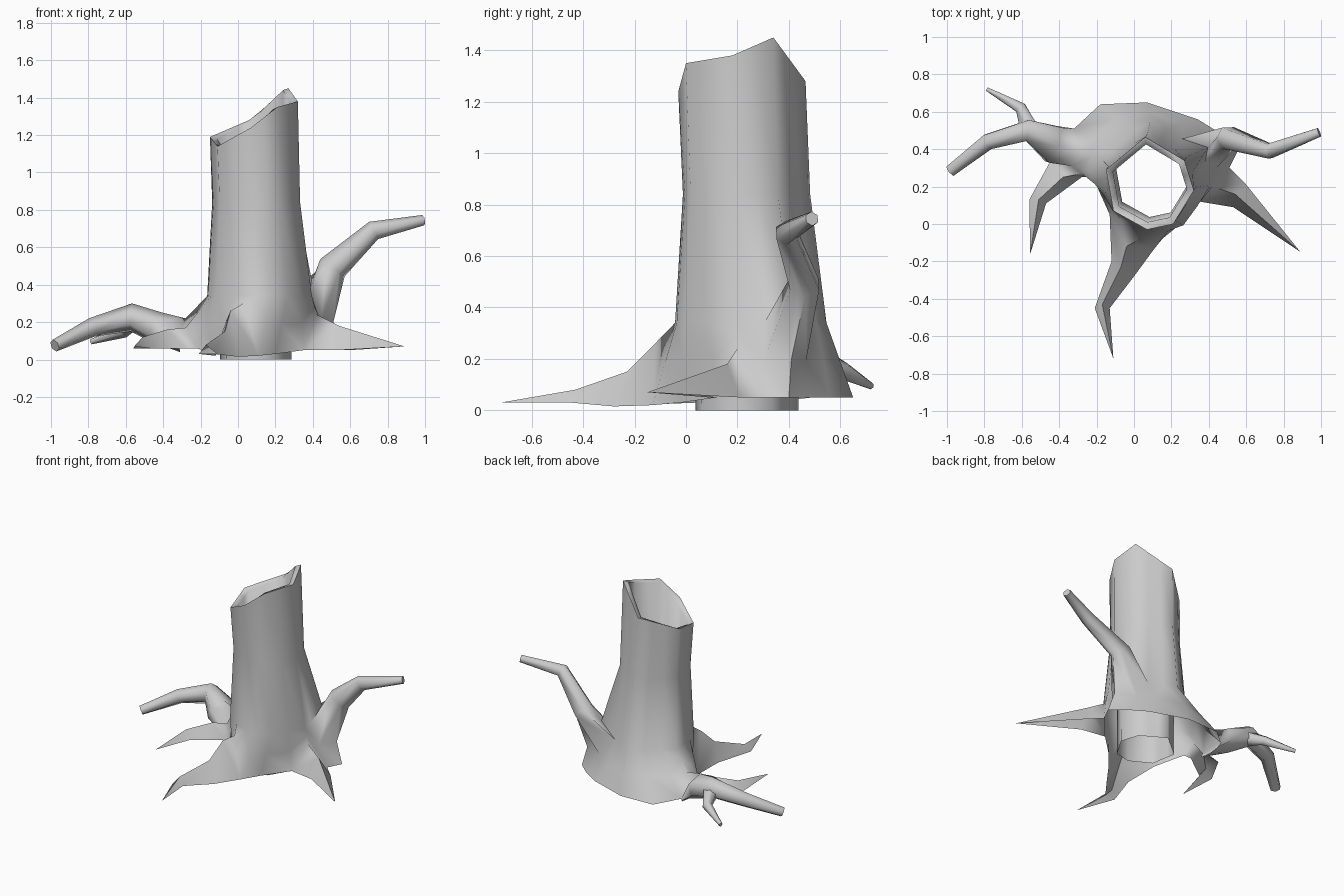
import bpy, bmesh, math
from mathutils import Vector

cube = bpy.data.objects.get("Cube")
if cube:
    bpy.data.objects.remove(cube)

grey = bpy.data.materials.new("plain_grey")
grey.use_nodes = True
COLOUR = (0.6, 0.6, 0.6, 1)
grey.diffuse_color = COLOUR
grey.node_tree.nodes["Principled BSDF"].inputs["Base Color"].default_value = COLOUR


def finish(bm, name):
    mesh = bpy.data.meshes.new(name)
    bm.to_mesh(mesh)
    bm.free()
    mesh.materials.append(grey)
    obj = bpy.data.objects.new(name, mesh)
    bpy.context.collection.objects.link(obj)
    bpy.ops.object.select_all(action='DESELECT')
    obj.select_set(True)
    bpy.context.view_layer.objects.active = obj
    bpy.ops.object.shade_smooth_by_angle(angle=math.radians(75))


def bridge(bm, upper, lower, closed=True, skip=()):
    n = len(upper)
    for j in range(n if closed else n - 1):
        k = (j + 1) % n
        if j not in skip:
            bm.faces.new((upper[j], lower[j], lower[k], upper[k]))


def grow(bm, last, start, path):
    """Six-sided branch from an existing ring through (x, y, z, side radius, up radius)."""
    pts = [Vector(start)] + [Vector(p[:3]) for p in path]
    for i, (*_, wide, high) in enumerate(path, 1):
        t = (pts[i] - pts[i - 1]).normalized()
        if i + 1 < len(pts):
            t = (t + (pts[i + 1] - pts[i]).normalized()).normalized()
        side = t.cross(Vector((0, 0, 1))).normalized()
        up = side.cross(t)
        angles = [math.radians(30 + 60 * s) for s in range(6)]
        ring = [bm.verts.new(pts[i] + wide * math.cos(a) * side + high * math.sin(a) * up)
                for a in angles]
        if last:
            bridge(bm, last, ring)
        last = ring
    bm.faces.new(last[::-1])


# Broken, slanted seven-cornered rim; each side is split into two or three
corners = [Vector(c) for c in (
    (0.06, 0.465, 1.28), (-0.15, 0.29, 1.19), (-0.11, 0.07, 1.14), (0.07, -0.03, 1.24),
    (0.21, 0.0, 1.35), (0.32, 0.18, 1.38), (0.27, 0.34, 1.45))]
splits = (3, 3, 2, 2, 2, 2, 3)
rim, is_corner = [], []
for i, (c, n) in enumerate(zip(corners, splits)):
    for k in range(n):
        rim.append(c.lerp(corners[(i + 1) % 7], k / n))
        is_corner.append(k == 0)
centre = Vector((0.085, 0.22, 0))


def ring_at(z, scale, shift, bulge=1.0):
    """Rim outline scaled about the trunk centre; z None follows the rim."""
    out = []
    for p, corner in zip(rim, is_corner):
        q = centre + (p - centre) * scale * (1 if corner else bulge) + Vector((*shift, 0))
        q.z = p.z - 0.01 if z is None else z
        out.append(q)
    return out


# Flared foot: the raised points are ridges where roots and a branch begin
foot = [Vector(p) for p in (
    (0.07, 0.65, 0.05), (-0.18, 0.64, 0.05), (-0.32, 0.51, 0.08), (-0.28, 0.39, 0.22),
    (-0.33, 0.31, 0.09), (-0.28, 0.27, 0.17), (-0.22, 0.25, 0.06), (-0.13, 0.05, 0.03),
    (-0.04, -0.12, 0.26), (0.11, -0.13, 0.02), (0.2, -0.02, 0.03), (0.35, 0.12, 0.05),
    (0.42, 0.2, 0.24), (0.51, 0.3, 0.05), (0.56, 0.4, 0.05), (0.47, 0.48, 0.05),
    (0.34, 0.56, 0.05))]

# Each root: ridge column, cross-sections (edge, ridge, edge), tip
roots = [
    (5, [((-0.45, 0.33, 0.06), (-0.38, 0.25, 0.16), (-0.28, 0.25, 0.06)),
         ((-0.56, 0.13, 0.06), (-0.51, 0.13, 0.12), (-0.47, 0.11, 0.06))], (-0.555, -0.16, 0.07)),
    (8, [((-0.12, -0.2, 0.02), (-0.07, -0.23, 0.15), (0.0, -0.28, 0.015)),
         ((-0.21, -0.45, 0.03), (-0.17, -0.43, 0.08), (-0.13, -0.45, 0.03))], (-0.11, -0.72, 0.03)),
    (12, [((0.53, 0.09, 0.05), (0.54, 0.16, 0.18), (0.6, 0.21, 0.05))], (0.89, -0.15, 0.07)),
]

# Hollow trunk: one skin from the inner shaft over the rim to the foot
BRANCH_COL = 14
flare = ring_at(0.34, 1.19, (0.03, 0.035), 1.04)
shin = [a.lerp(b, 0.5) for a, b in zip(flare, foot)]
flare[BRANCH_COL] = Vector((0.395, 0.41, 0.42))
shin[BRANCH_COL] = Vector((0.51, 0.41, 0.2))
levels = [ring_at(0, 0.81, (0.01, 0.02)), ring_at(None, 0.84, (0, 0)), rim,
          ring_at(0.84, 1.0, (0.012, 0.018), 1.03), flare, shin, foot]
bm = bmesh.new()
skin = [[bm.verts.new(p) for p in level] for level in levels]
for i in range(len(skin) - 1):
    hole = (BRANCH_COL - 1, BRANCH_COL) if levels[i] is flare else ()
    bridge(bm, skin[i], skin[i + 1], skip=hole)

# Roots grow out of the foot
for col, sections, tip in roots:
    last = skin[-1][col - 1:col + 2]
    for section in sections:
        new = [bm.verts.new(p) for p in section]
        bridge(bm, last, new, closed=False)
        last = new
    end = bm.verts.new(tip)
    for a, b in zip(last, last[1:]):
        bm.faces.new((a, end, b))

# Left branch grows from the opening in the trunk side
span = slice(BRANCH_COL - 1, BRANCH_COL + 2)
grow(bm, skin[4][span] + skin[5][span][::-1], (0.42, 0.4, 0.3),
     [(0.505, 0.46, 0.49, 0.065, 0.08), (0.725, 0.39, 0.69, 0.045, 0.052),
      (0.99, 0.49, 0.745, 0.028, 0.028)])

# Right branch grows from the foot, with an underside of its own
under = [bm.verts.new(p) for p in ((-0.31, 0.32, 0.05), (-0.31, 0.41, 0.04), (-0.31, 0.49, 0.05))]
grow(bm, skin[-1][2:5] + under, (-0.3, 0.4, 0.13),
     [(-0.43, 0.425, 0.17, 0.115, 0.085), (-0.57, 0.5, 0.225, 0.065, 0.075),
      (-0.78, 0.44, 0.172, 0.048, 0.052), (-0.98, 0.285, 0.075, 0.036, 0.034)])
finish(bm, "stump_with_roots_and_branches")

# Twig forking off the right branch
bm = bmesh.new()
grow(bm, None, (-0.53, 0.44, 0.22),
     [(-0.56, 0.51, 0.2, 0.055, 0.05), (-0.605, 0.62, 0.15, 0.034, 0.034),
      (-0.785, 0.72, 0.095, 0.012, 0.014)])
finish(bm, "right_twig")
